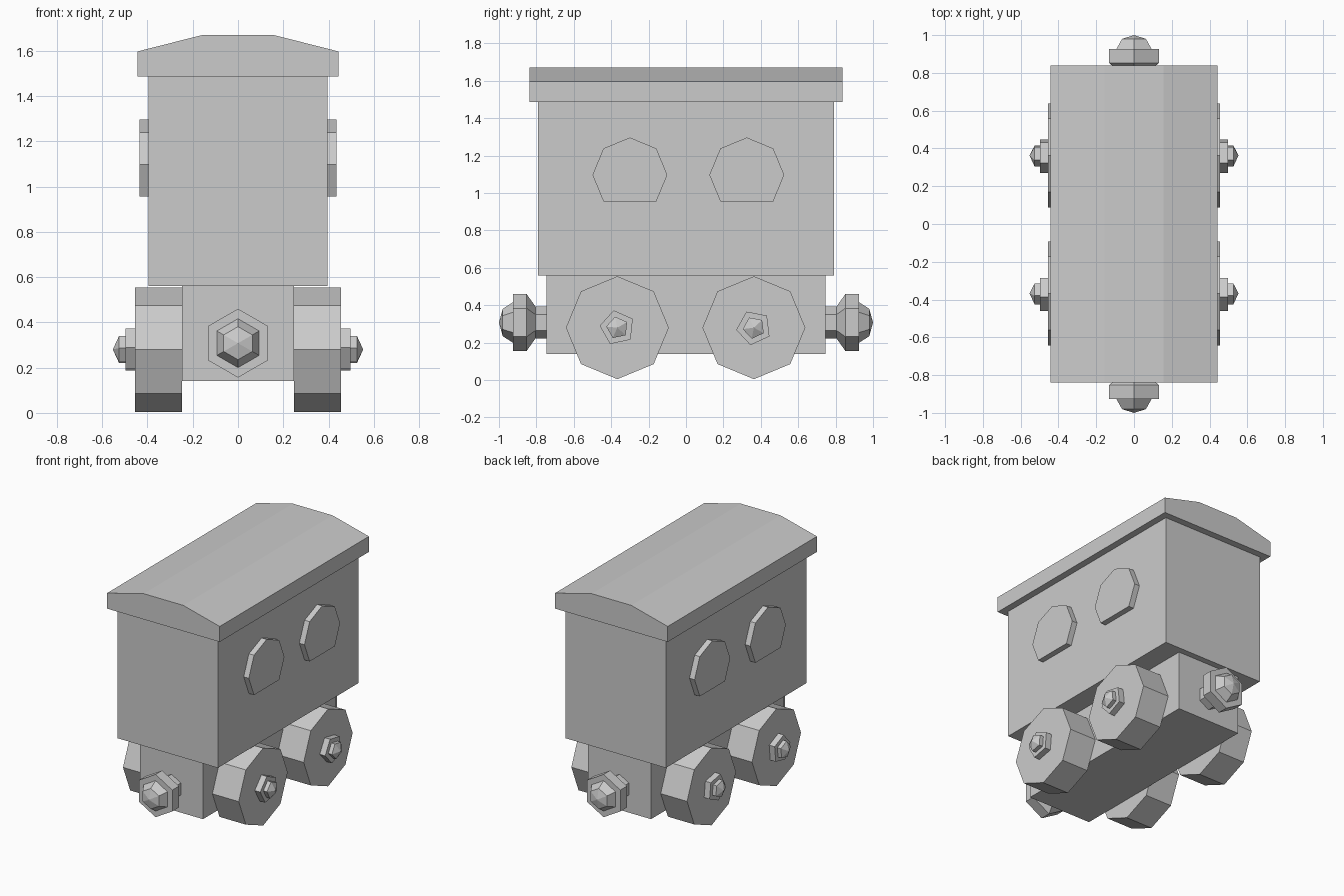
import bpy, bmesh
from math import cos, sin, radians

cube = bpy.data.objects.get("Cube")
if cube:
    bpy.data.objects.remove(cube, do_unlink=True)

grey = bpy.data.materials.new("plain grey")
grey.diffuse_color = (0.6, 0.6, 0.6, 1)
grey.use_nodes = True
grey.node_tree.nodes["Principled BSDF"].inputs["Base Color"].default_value = (0.6, 0.6, 0.6, 1)


def finish(name, bm):
    bmesh.ops.recalc_face_normals(bm, faces=bm.faces)
    mesh = bpy.data.meshes.new(name)
    bm.to_mesh(mesh)
    bm.free()
    mesh.materials.append(grey)
    obj = bpy.data.objects.new(name, mesh)
    bpy.context.scene.collection.objects.link(obj)
    return obj


def loft(name, rings):
    """Join rings of points with quads; a ring of one point is a tip."""
    bm = bmesh.new()
    loops = [[bm.verts.new(p) for p in ring] for ring in rings]
    n = len(loops[0])
    bm.faces.new(loops[0])
    for a, b in zip(loops, loops[1:]):
        for i in range(n):
            j = (i + 1) % n
            if len(b) == 1:
                bm.faces.new((a[i], a[j], b[0]))
            else:
                bm.faces.new((a[i], a[j], b[j], b[i]))
    if len(loops[-1]) > 1:
        bm.faces.new(loops[-1])
    return finish(name, bm)


def box(name, half_x, half_y, low, high):
    corners = [(-half_x, -half_y), (half_x, -half_y), (half_x, half_y), (-half_x, half_y)]
    return loft(name, [[(x, y, z) for x, y in corners] for z in (low, high)])


def turned(name, axis, side, centre, sides, phase, profile, skip=()):
    """Faceted turned part along x or y; profile holds (distance, radius)."""
    rings = []
    for d, r in profile:
        ring = []
        for i in range(sides if r else 1):
            if i in skip:
                continue
            a = radians(phase + 360 * i / sides)
            u, z = centre[0] + r * cos(a), centre[1] + r * sin(a)
            ring.append((side * d, u, z) if axis == "x" else (u, side * d, z))
        rings.append(ring)
    return loft(name, rings)


# Chassis and cabin
box("chassis", 0.248, 0.747, 0.14, 0.56)
box("cabin", 0.395, 0.79, 0.56, 1.49)

# Roof with a shallow faceted arch
arch = [(-0.443, 1.487), (0.443, 1.487), (0.443, 1.597),
        (0.156, 1.67), (-0.156, 1.67), (-0.443, 1.597)]
loft("roof", [[(x, y, z) for x, z in arch] for y in (-0.838, 0.838)])

for side, word in ((1, "left"), (-1, "right")):
    for y, window_y, turn, end in ((-0.367, -0.3, 30, "front"), (0.363, 0.325, 43, "back")):
        # Wheel with a stepped, pointed hub
        turned(f"{end}_{word}_wheel", "x", side, (y, 0.28), 8, 0,
               [(0.248, 0.275), (0.455, 0.275)])
        turned(f"{end}_{word}_hub", "x", side, (y, 0.28), 5, turn,
               [(0.44, 0.095), (0.498, 0.095), (0.498, 0.06), (0.526, 0.06), (0.553, 0)])
        # Window plate, an octagon with a flat sill
        turned(f"{end}_{word}_window", "x", side, (window_y, 1.097), 8, 0,
               [(0.38, 0.2), (0.435, 0.2)], skip=(6,))

# Buffers at both ends
for side, end in ((-1, "front"), (1, "back")):
    turned(f"{end}_buffer", "y", side, (0, 0.308), 6, 30,
           [(0.73, 0.085), (0.805, 0.085), (0.852, 0.152), (0.926, 0.152),
            (0.926, 0.108), (0.98, 0.073), (1.0, 0)])
